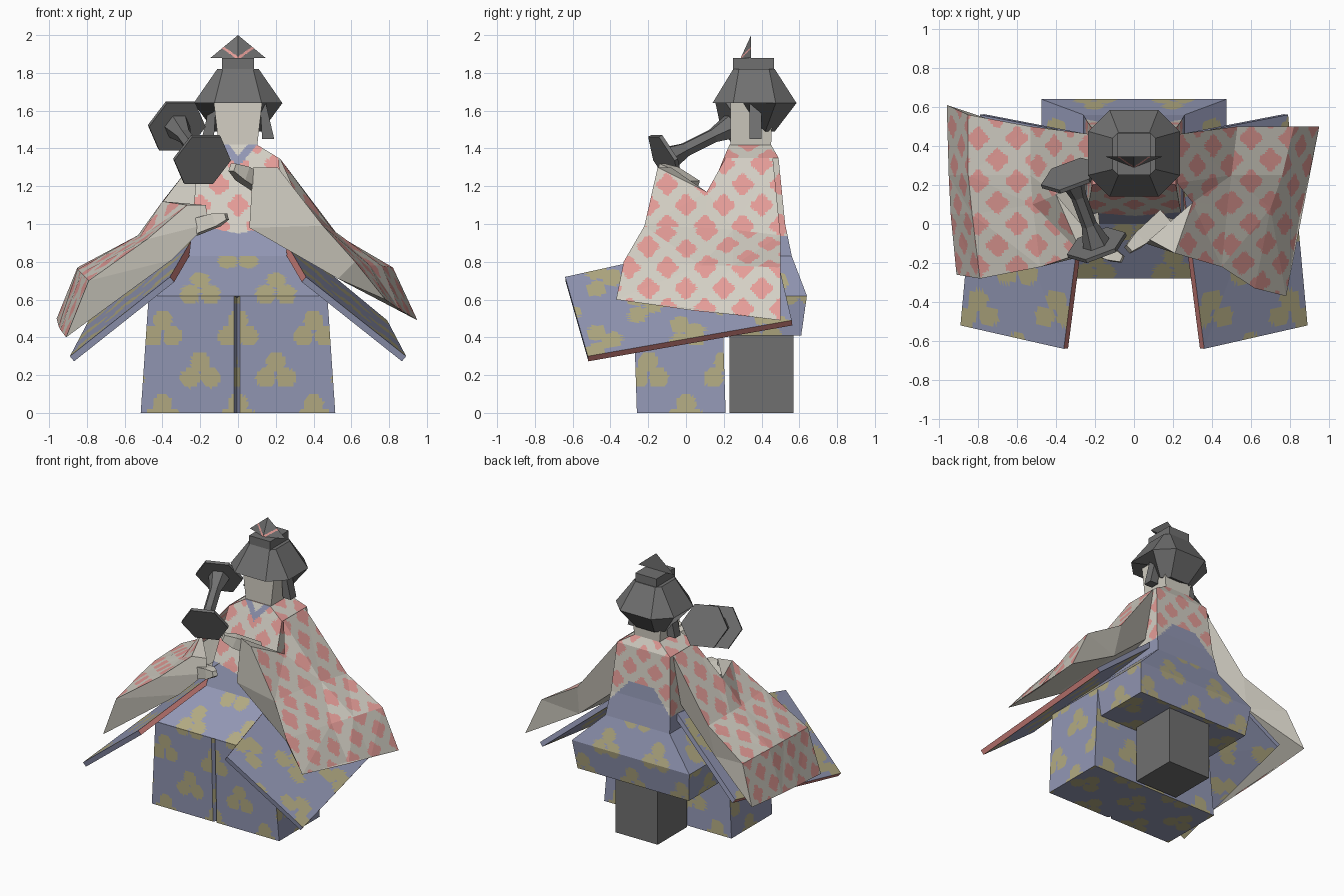
import bpy, bmesh, math
from mathutils import Vector as V

if "Cube" in bpy.data.objects:
    bpy.data.objects.remove(bpy.data.objects["Cube"])


def mat(name, r, g, b):
    m = bpy.data.materials.new(name)
    lin = [((c / 255 + 0.055) / 1.055) ** 2.4 for c in (r, g, b)]
    m.diffuse_color = (*lin, 1)
    m.use_nodes = True
    m.node_tree.nodes["Principled BSDF"].inputs["Base Color"].default_value = m.diffuse_color
    return m


MATS = [mat("ivory", 211, 207, 196), mat("pink", 228, 156, 151), mat("blue", 146, 151, 180),
        mat("gold", 178, 170, 130), mat("charcoal", 112, 112, 112), mat("lining_red", 196, 122, 117)]
IVORY, PINK, BLUE, GOLD, GREY, RED = range(6)


# --- fabric patterns: flower motifs on a staggered lattice
def cell(u, v, pu, pv):
    best = None
    for o in (0, 0.5):
        a = ((u / pu + o) % 1 - 0.5) * pu
        b = ((v / pv + o) % 1 - 0.5) * pv
        if best is None or a * a + b * b < best[0] ** 2 + best[1] ** 2:
            best = (a, b)
    return best


def flat(c, n):
    ax = max(range(3), key=lambda i: abs(n[i]))
    return [(c.y, c.z), (c.x, c.z), (c.x, c.y)][ax]


def pink_cloth(c, n):
    a, b = cell(*flat(c, n), 0.20, 0.22)
    r = 0.051 * (1 + 0.15 * math.cos(4 * math.atan2(b, a)))
    return PINK if math.hypot(a, b) < r else IVORY


def gold_cloth(c, n):
    a, b = cell(*flat(c, n), 0.40, 0.44)
    for p, q in ((0, 0.05), (0.055, -0.035), (-0.055, -0.035)):
        if math.hypot(a - p, b - q) < 0.052:
            return GOLD
    return BLUE


# --- mesh helpers
def build(name, verts, faces, rule, cuts=0):
    bm = bmesh.new()
    vs = [bm.verts.new(v) for v in verts]
    for f in faces:
        bm.faces.new([vs[i] for i in f])
    bmesh.ops.recalc_face_normals(bm, faces=bm.faces)
    if cuts:
        bmesh.ops.triangulate(bm, faces=bm.faces)
        bmesh.ops.subdivide_edges(bm, edges=bm.edges, cuts=cuts, use_grid_fill=True)
    bm.normal_update()
    used = [rule] if isinstance(rule, int) else []
    for f in bm.faces:
        k = rule if isinstance(rule, int) else rule(f.calc_center_median(), f.normal)
        if k not in used:
            used.append(k)
        f.material_index = used.index(k)
    me = bpy.data.meshes.new(name)
    bm.to_mesh(me)
    bm.free()
    for k in used:
        me.materials.append(MATS[k])
    ob = bpy.data.objects.new(name, me)
    bpy.context.collection.objects.link(ob)
    return ob


def loft(name, rings, rule, cuts=0):
    n = len(rings[0])
    verts = [p for r in rings for p in r]
    faces = [(k * n + i, k * n + (i + 1) % n, (k + 1) * n + (i + 1) % n, (k + 1) * n + i)
             for k in range(len(rings) - 1) for i in range(n)]
    faces += [tuple(range(n)), tuple(range(len(verts) - n, len(verts)))]
    return build(name, verts, faces, rule, cuts)


def rect(z, hx, y0, y1, cx=0):
    return [(cx - hx, y0, z), (cx + hx, y0, z), (cx + hx, y1, z), (cx - hx, y1, z)]


def octagon(z, hx, y0, y1, c):
    return [(-hx + c, y0, z), (hx - c, y0, z), (hx, y0 + c, z), (hx, y1 - c, z),
            (hx - c, y1, z), (-hx + c, y1, z), (-hx, y1 - c, z), (-hx, y0 + c, z)]


def tube(name, p, q, stations, n, rule, turn=0):
    p, q = V(p), V(q)
    a = (q - p).normalized()
    u = a.cross(V((0, 0, 1))).normalized()
    w = u.cross(a)
    rings = []
    for t, r in stations:
        ang = [turn + 2 * math.pi * i / n for i in range(n)]
        rings.append([p.lerp(q, t) + r * (u * math.cos(x) + w * math.sin(x)) for x in ang])
    return loft(name, rings, rule)


# --- stool, skirt front with a centre pleat, hips and torso
loft("stool", [rect(0, .17, .23, .57), rect(.42, .17, .23, .57)], GREY)


def pleated(z, hx, y0, y1):
    return [(-hx, y0, z), (-.02, y0, z), (-.005, y0 + .025, z), (.01, y0, z),
            (hx, y0, z), (hx, y1, z), (-hx, y1, z)]


loft("skirt_front", [pleated(0, .515, -.26, .21), pleated(.619, .473, -.28, .19)], gold_cloth, 30)
loft("skirt_hips", [rect(.41, .45, .15, .61), rect(.62, .475, -.28, .64), rect(.83, .26, 0, .56)],
     gold_cloth, 30)


def robe(c, n):
    x = abs(c.x)
    if c.y < .3 and n.y < -.4:
        d = c.z - (1.30 + 1.2 * x)
        if d > 0:
            return BLUE if d < .06 else IVORY
    hem = .95 + .2 * x if c.y < .35 else 1.1 - 1.1 * max(0, x - .1)
    return pink_cloth(c, n) if c.z > hem else BLUE


loft("torso", [rect(.83, .26, 0, .56), rect(1.0, .24, .06, .525), rect(1.35, .215, .20, .49),
               rect(1.42, .10, .23, .45)], robe, 26)

# --- outer sleeves: rows run from shoulder to hem, columns from back to front
RIGHT = [[(.22, .46, 1.35), (.22, .21, 1.35), (.30, .11, 1.17), (.21, -.15, 1.30)],
         [(.53, .50, .94), (.50, .25, .97), (.48, .10, .98), (.45, -.22, .99)],
         [(.82, .50, .77), (.76, .25, .78), (.70, .08, .78), (.62, -.33, .80)],
         [(.95, .50, .49), (.90, .25, .52), (.86, .05, .54), (.78, -.37, .60)]]
LEFT = [[(-.22, .46, 1.35), (-.22, .21, 1.35), (-.40, .15, 1.12), (-.27, -.15, 1.10)],
        [(-.53, .50, .94), (-.53, .25, .94), (-.52, .10, .93), (-.48, -.22, .92)],
        [(-.85, .56, .77), (-.85, .25, .76), (-.83, .05, .74), (-.79, -.28, .70)],
        [(-.96, .61, .50), (-.95, .25, .46), (-.94, .05, .44), (-.91, -.26, .40)]]
# underside points: front cuff top, cuff bottom, belly, then two at the back
UNDER = {"right": [(.08, -.08, 1.30), (.06, -.10, .98), (.53, -.20, .71), (.22, .40, 1.0), (.55, .45, .72)],
         "left": [(-.17, -.12, 1.10), (-.16, -.14, 1.0), (-.35, -.18, .81), (-.22, .40, 1.0), (-.57, .48, .72)]}
for side, rows in (("right", RIGHT), ("left", LEFT)):
    grid = [p for r in rows for p in r]
    quads = [(r * 4 + c, r * 4 + c + 1, r * 4 + c + 5, r * 4 + c + 4) for r in range(3) for c in range(3)]
    build(side + "_sleeve_outer", grid, quads, pink_cloth, 24)
    front = [(3, 7, 17, 16), (7, 11, 18, 17), (11, 15, 18)]
    below = [(17, 18, 20, 19), (18, 15, 12, 20)]
    back = [(0, 4, 20, 19), (4, 8, 20), (8, 12, 20)]
    build(side + "_sleeve_lining", grid + UNDER[side], front + below + back + [(2, 3, 16)], IVORY)

# --- blue under-sleeves: slanted slabs with red borders on two sides
for s, side in ((1, "right"), (-1, "left")):
    quad = [V((s * x, y, z)) for x, y, z in
            ((.36, -.64, .72), (.89, -.52, .30), (.79, .56, .49), (.22, .45, .96))]
    nrm = (quad[1] - quad[0]).cross(quad[3] - quad[0]).normalized()
    if nrm.z < 0:
        nrm = -nrm

    def slab(c, n, nrm=nrm):
        if abs(n.dot(nrm)) > .6:
            return gold_cloth(c, n)
        return RED if abs(n.y) < .6 else BLUE
    loft(side + "_under_sleeve", [[p - nrm * .035 for p in quad], quad], slab, 34)

# --- hands
tube("right_hand", (.15, .03, 1.19), (-.03, -.13, 1.30), [(0, .06), (.7, .055), (1, .03)], 4, IVORY, math.pi / 4)
tube("left_hand", (-.24, -.10, .98), (-.06, -.18, 1.04), [(0, .06), (.7, .05), (1, .025)], 4, IVORY, math.pi / 4)

# --- hand drum: two hexagonal heads joined by an hourglass body
NEAR, FAR = (-.19, -.11, 1.34), (-.325, .25, 1.52)
tube("drum_body", NEAR, FAR, [(0, .075), (.3, .04), (.7, .04), (1, .075)], 6, GREY)
tube("drum_head_near", NEAR, FAR, [(-.02, .16), (.03, .16)], 6, GREY)
tube("drum_head_far", NEAR, FAR, [(.97, .16), (1.02, .16)], 6, GREY)

# --- head, hair and sidelocks
loft("head", [rect(1.40, .10, .235, .45), rect(1.66, .13, .235, .46)], IVORY)
nape = [(x, y, 1.49 if y > .4 else 1.64) for x, y, z in octagon(0, .125, .25, .47, .05)]
loft("hair", [nape, octagon(1.64, .235, .14, .585, .11), octagon(1.82, .11, .25, .47, .03)], GREY)
for s, side in ((1, "right"), (-1, "left")):
    loft(side + "_sidelock", [rect(1.45, .032, .335, .40, s * .16), rect(1.65, .015, .335, .40, s * .13)], GREY)

# --- topknot and pointed hair ornament with a red trim
loft("topknot", [rect(1.81, .085, .25, .465), rect(1.88, .085, .25, .465)], GREY)


def trim(c, n):
    return PINK if n.y < -.3 and abs(c.z - 1.878 - .7 * abs(c.x)) < .008 and abs(c.x) < .09 else GREY


build("hair_ornament", [(-.145, .345, 1.88), (.145, .345, 1.88), (0, .29, 1.88), (0, .345, 2.0)],
      [(0, 1, 2), (0, 2, 3), (2, 1, 3), (1, 0, 3)], trim, 30)
